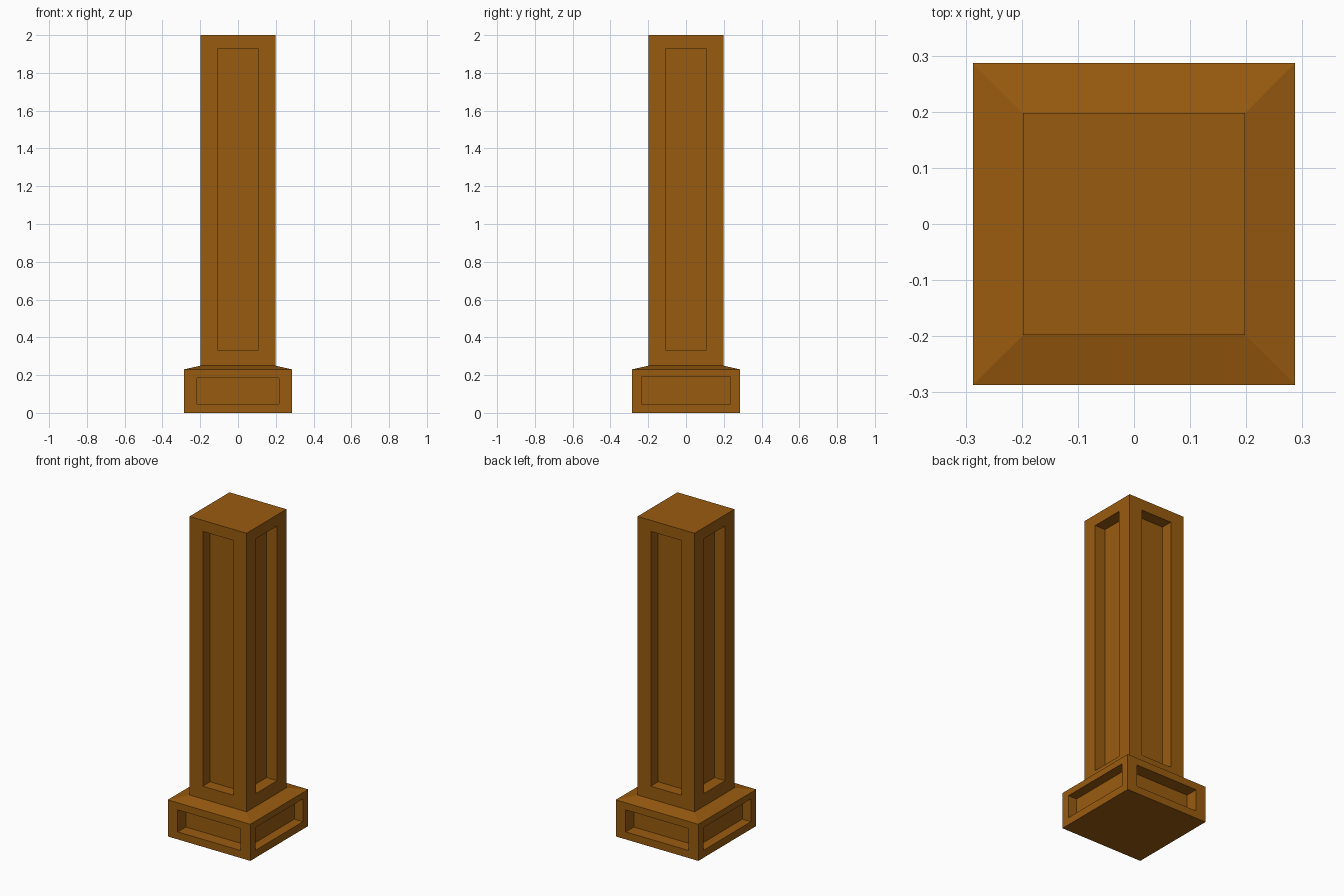
import bpy
import bmesh
from mathutils import Vector

if "Cube" in bpy.data.objects:
    bpy.data.objects.remove(bpy.data.objects["Cube"], do_unlink=True)

wood = bpy.data.materials.new("warm brown wood")
wood.use_nodes = True
COLOUR = (0.32, 0.105, 0.005, 1)
wood.diffuse_color = COLOUR
wood.node_tree.nodes["Principled BSDF"].inputs["Base Color"].default_value = COLOUR


def ring(bm, half, z):
    """Square ring of vertices at one height."""
    return [bm.verts.new((sx * half, sy * half, z))
            for sx, sy in ((-1, -1), (1, -1), (1, 1), (-1, 1))]


def recess(bm, face, half_width, low, high, depth):
    """Sink a rectangular panel into an upright side face."""
    normal = face.normal.copy()
    along = Vector((0, 0, 1)).cross(normal)
    middle = face.calc_center_median()
    bmesh.ops.inset_individual(bm, faces=[face], thickness=0.02)
    for v in face.verts:
        side = 1 if (v.co - middle).dot(along) > 0 else -1
        height = high if v.co.z > middle.z else low
        v.co = Vector((middle.x, middle.y, height)) + along * half_width * side
    floor = bmesh.ops.extrude_discrete_faces(bm, faces=[face])["faces"][0]
    bmesh.ops.translate(bm, verts=floor.verts, vec=-normal * depth)


def panelled_block(name, profile, front_panel, side_panel):
    """Square block lofted through (half width, z), with a panel on each side."""
    bm = bmesh.new()
    rings = [ring(bm, half, z) for half, z in profile]
    bm.faces.new(reversed(rings[0]))
    bm.faces.new(rings[-1])
    for a, b in zip(rings, rings[1:]):
        for i in range(4):
            j = (i + 1) % 4
            bm.faces.new((a[i], a[j], b[j], b[i]))
    bm.normal_update()
    for face in [f for f in bm.faces if abs(f.normal.z) < 0.01]:
        panel = front_panel if abs(face.normal.y) > 0.5 else side_panel
        recess(bm, face, *panel)
    mesh = bpy.data.meshes.new(name)
    bm.to_mesh(mesh)
    bm.free()
    mesh.materials.append(wood)
    obj = bpy.data.objects.new(name, mesh)
    bpy.context.collection.objects.link(obj)
    return obj


# Plinth with a sloping shoulder; panels are half width, bottom, top, depth
panelled_block("plinth", [(0.287, 0), (0.287, 0.23), (0.198, 0.25)],
               (0.218, 0.047, 0.185, 0.08), (0.235, 0.047, 0.19, 0.06))

# Tall shaft
shaft_panel = (0.106, 0.33, 1.93, 0.073)
panelled_block("shaft", [(0.198, 0.25), (0.198, 2)], shaft_panel, shaft_panel)
